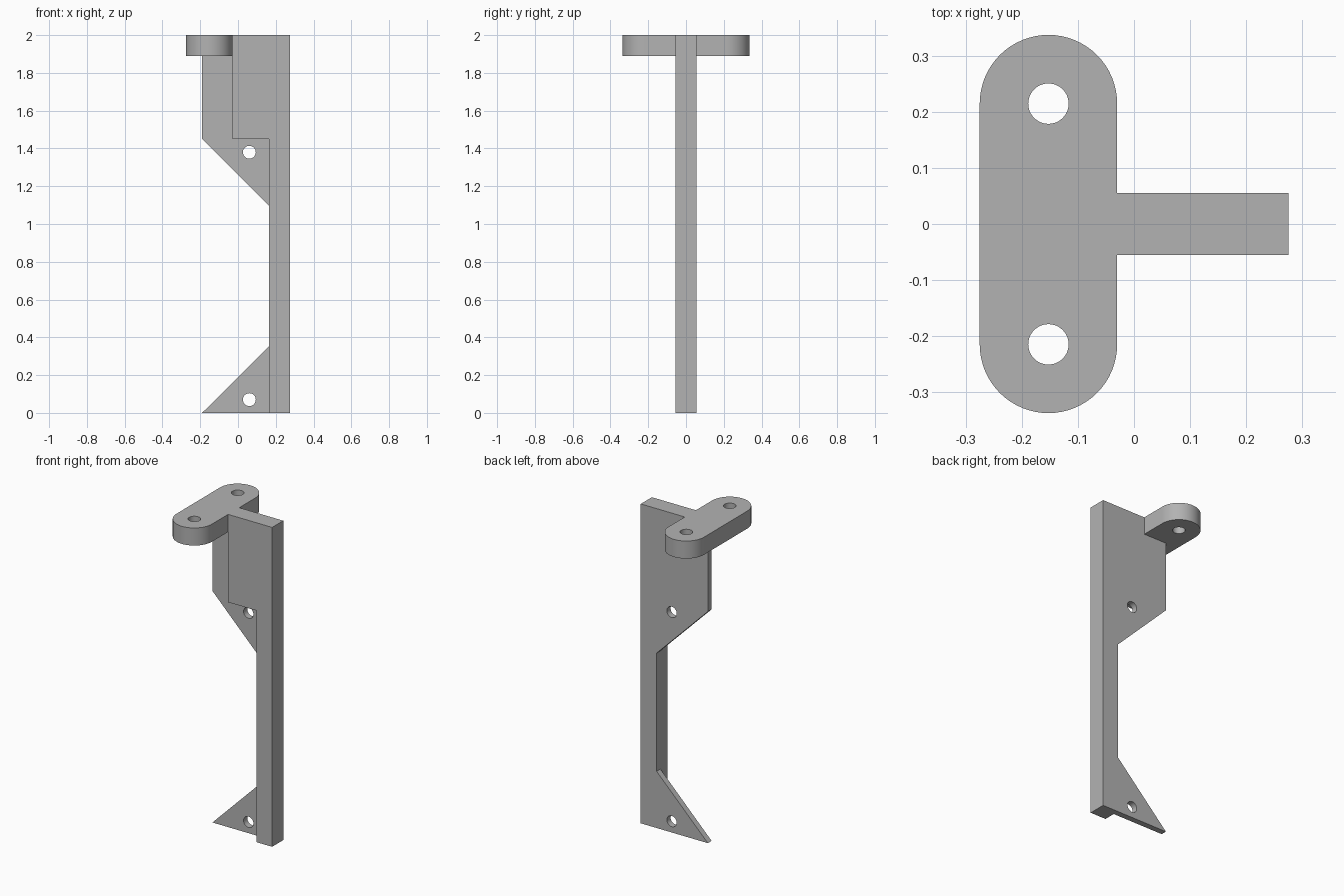
import bpy, bmesh
from math import pi, cos, sin, radians
from mathutils import Matrix

default = bpy.data.objects.get("Cube")
if default:
    bpy.data.objects.remove(default, do_unlink=True)

grey = bpy.data.materials.new("plain grey")
grey.use_nodes = True
colour = (0.45, 0.45, 0.45, 1)
grey.diffuse_color = colour
grey.node_tree.nodes["Principled BSDF"].inputs["Base Color"].default_value = colour

# Shared dimensions
TOP, PAD_BOTTOM, STEP = 2.0, 1.89, 1.45
LEFT, POST, BLOCK, WEB = 0.275, 0.165, -0.03, -0.19
HALF, WEB_FRONT = 0.055, 0.018
PAD_X, PAD_Y, PAD_R = -0.1525, 0.2145, 0.1225


def prism(name, outline, low, high, upright=True):
    """Extrude an outline along y (upright, points are x z) or along z (points are x y)."""
    bm = bmesh.new()
    if upright:
        verts = [bm.verts.new((a, low, b)) for a, b in outline]
        move = (0, high - low, 0)
    else:
        verts = [bm.verts.new((a, b, low)) for a, b in outline]
        move = (0, 0, high - low)
    face = bm.faces.new(verts)
    new = bmesh.ops.extrude_face_region(bm, geom=[face], use_keep_orig=True)["geom"]
    bmesh.ops.translate(bm, vec=move, verts=[v for v in new if isinstance(v, bmesh.types.BMVert)])
    bmesh.ops.recalc_face_normals(bm, faces=bm.faces)
    mesh = bpy.data.meshes.new(name)
    bm.to_mesh(mesh)
    bm.free()
    mesh.materials.append(grey)
    obj = bpy.data.objects.new(name, mesh)
    bpy.context.collection.objects.link(obj)
    return obj


def drill(obj, centre, radius, along_y):
    """Cut a round through-hole and discard the cutter."""
    bm = bmesh.new()
    turn = Matrix.Rotation(pi / 2, 4, "X") if along_y else Matrix()
    bmesh.ops.create_cone(bm, cap_ends=True, segments=48, radius1=radius, radius2=radius,
                          depth=0.5, matrix=Matrix.Translation(centre) @ turn)
    mesh = bpy.data.meshes.new("hole_cutter")
    bm.to_mesh(mesh)
    bm.free()
    mesh.materials.append(grey)
    cutter = bpy.data.objects.new("hole_cutter", mesh)
    cutter.hide_render = True
    bpy.context.collection.objects.link(cutter)
    mod = obj.modifiers.new("hole", "BOOLEAN")
    mod.operation, mod.solver, mod.object = "DIFFERENCE", "EXACT", cutter
    bpy.context.view_layer.objects.active = obj
    bpy.ops.object.modifier_apply(modifier=mod.name)
    bpy.data.objects.remove(cutter, do_unlink=True)


# Tall post with the wider block at its top
prism("post_and_block", [(POST, 0), (LEFT, 0), (LEFT, TOP), (BLOCK, TOP),
                         (BLOCK, STEP), (POST, STEP)], -HALF, HALF)

# Thin webs flush with the back, each with a screw hole
upper_web = prism("upper_web", [(WEB, STEP), (POST, 1.095), (POST, STEP), (BLOCK, STEP),
                                (BLOCK, PAD_BOTTOM), (WEB, PAD_BOTTOM)], WEB_FRONT, HALF)
lower_web = prism("lower_web", [(WEB, 0), (POST, 0), (POST, 0.355)], WEB_FRONT, HALF)
for web, z in ((upper_web, 1.38), (lower_web, 0.07)):
    drill(web, (0.06, 0, z), 0.034, True)

# Rounded mounting pad with two holes
steps = 32
outline = []
for side, start in ((1, 0), (-1, pi)):
    for i in range(steps + 1):
        a = start + pi * i / steps
        outline.append((PAD_X + PAD_R * cos(a), side * PAD_Y + PAD_R * sin(a)))
pad = prism("mounting_pad", outline, PAD_BOTTOM, TOP, upright=False)
for side in (-1, 1):
    drill(pad, (PAD_X, side * PAD_Y, TOP), 0.036, False)

# Smooth the round walls, keep the edges crisp
bpy.ops.object.select_all(action="DESELECT")
for obj in (pad, upper_web, lower_web):
    obj.select_set(True)
bpy.context.view_layer.objects.active = pad
bpy.ops.object.shade_smooth_by_angle(angle=radians(30))
